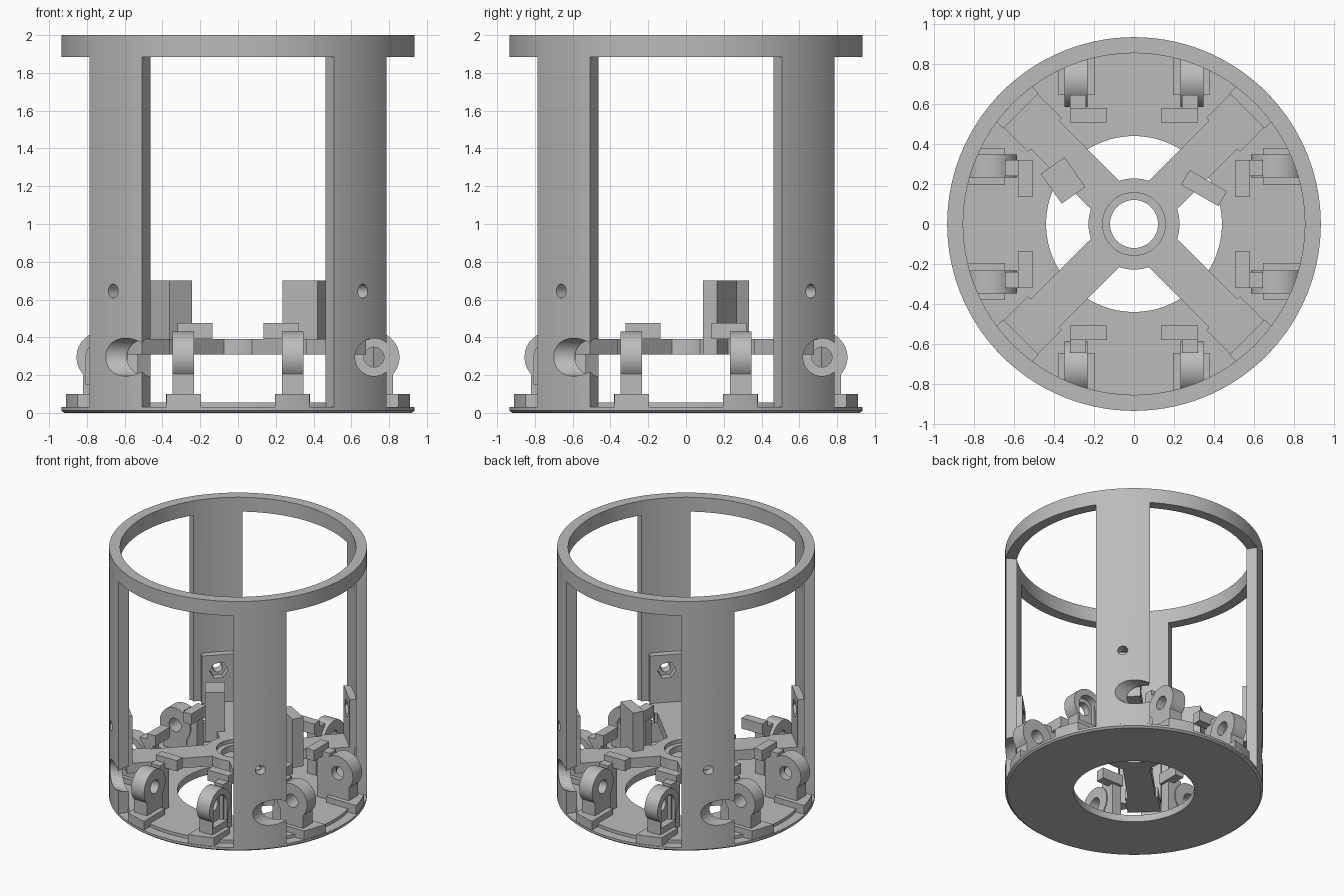
import bpy, bmesh
from math import radians, cos, sin, pi
from mathutils import Matrix, Vector

cube = bpy.data.objects.get("Cube")
if cube:
    bpy.data.objects.remove(cube, do_unlink=True)

grey = bpy.data.materials.new("plain_grey")
grey.use_nodes = True
grey.diffuse_color = (0.5, 0.5, 0.5, 1)
grey.node_tree.nodes["Principled BSDF"].inputs["Base Color"].default_value = (0.5, 0.5, 0.5, 1)


def finish(name, bm):
    bmesh.ops.recalc_face_normals(bm, faces=bm.faces[:])
    mesh = bpy.data.meshes.new(name)
    bm.to_mesh(mesh)
    bm.free()
    mesh.materials.append(grey)
    obj = bpy.data.objects.new(name, mesh)
    bpy.context.scene.collection.objects.link(obj)
    return obj


def arc(cx, cy, r, a0, a1, n):
    angles = [radians(a0 + (a1 - a0) * i / n) for i in range(n + 1)]
    return [(cx + r * cos(a), cy + r * sin(a)) for a in angles]


def circle(cx, cy, r, n=48):
    return arc(cx, cy, r, 0, 360, n)[:-1]


def prism(name, outline, lo, hi, axis="z"):
    """Extrude an outline along z (xy points), y (xz points) or x (yz points)."""
    place = {"z": lambda a, b, t: (a, b, t),
             "y": lambda a, b, t: (a, t, b),
             "x": lambda a, b, t: (t, a, b)}[axis]
    bm = bmesh.new()
    low = [bm.verts.new(place(a, b, lo)) for a, b in outline]
    top = [bm.verts.new(place(a, b, hi)) for a, b in outline]
    bm.faces.new(low)
    bm.faces.new(top)
    n = len(outline)
    for i in range(n):
        j = (i + 1) % n
        bm.faces.new((low[i], low[j], top[j], top[i]))
    return finish(name, bm)


def box(name, x, y, z):
    return prism(name, [(x[0], y[0]), (x[1], y[0]), (x[1], y[1]), (x[0], y[1])], *z)


def lathe(name, profile, a0=0, a1=360, steps=120):
    """Turn a closed (radius, z) profile around z."""
    full = a1 - a0 == 360
    bm = bmesh.new()
    rings = []
    for i in range(steps if full else steps + 1):
        a = radians(a0 + (a1 - a0) * i / steps)
        rings.append([bm.verts.new((r * cos(a), r * sin(a), z)) for r, z in profile])
    n = len(profile)
    for i in range(steps):
        p, q = rings[i], rings[(i + 1) % len(rings)]
        for k in range(n):
            m = (k + 1) % n
            bm.faces.new((p[k], p[m], q[m], q[k]))
    if not full:
        bm.faces.new(rings[0])
        bm.faces.new(rings[-1])
    return finish(name, bm)


def boolean(obj, other, operation="DIFFERENCE"):
    mod = obj.modifiers.new("cut", "BOOLEAN")
    mod.operation = operation
    mod.solver = "EXACT"
    mod.object = other
    graph = bpy.context.evaluated_depsgraph_get()
    mesh = bpy.data.meshes.new_from_object(obj.evaluated_get(graph))
    obj.modifiers.clear()
    obj.data = mesh
    bpy.data.objects.remove(other, do_unlink=True)
    return obj


def duplicate(obj, name, matrix):
    new = bpy.data.objects.new(name, obj.data.copy())
    new.data.transform(matrix)
    if matrix.determinant() < 0:
        new.data.flip_normals()
    bpy.context.scene.collection.objects.link(new)
    return new


def four_around(obj):
    for k in range(1, 4):
        duplicate(obj, f"{obj.name}_{k + 1}", Matrix.Rotation(k * pi / 2, 4, "Z"))


def turn(obj, degrees):
    obj.data.transform(Matrix.Rotation(radians(degrees), 4, "Z"))
    return obj


# Base plate with a chamfered foot and raised inner floor; top ring
lathe("base_plate", [(0.44, 0), (0.92, 0), (0.935, 0.012), (0.935, 0.03),
                     (0.86, 0.03), (0.86, 0.055), (0.44, 0.055)])
lathe("top_ring", [(0.855, 1.885), (0.935, 1.885), (0.935, 2), (0.855, 2)])

# Curved columns with a screw hole and an axle access notch
column = lathe("column", [(0.855, 0.03), (0.935, 0.03), (0.935, 1.885), (0.855, 1.885)],
               -12.1, 12.1, 10)
boolean(column, prism("cutter", circle(0, 0.645, 0.037, 24), 0.7, 1, "x"))
turn(column, -45)
boolean(column, prism("cutter", circle(0.72, 0.295, 0.1), -1, -0.36, "y"))
four_around(column)

# Nut plates on the inside of the columns
nut_plate = prism("nut_plate", [(-0.125, 0.385), (0.125, 0.385), (0.125, 0.77), (-0.125, 0.77)],
                  0.8, 0.86, "x")
boolean(nut_plate, prism("cutter", circle(0, 0.645, 0.068, 6), 0.7, 1, "x"))
turn(nut_plate, -45)
four_around(nut_plate)

# Four-armed spider with a counterbored hub
outline = []
for k in range(4):
    arm = [(0.63, -0.1), (0.63, -0.12), (0.84, -0.12), (0.84, 0.12), (0.63, 0.12), (0.63, 0.1)]
    turned = Matrix.Rotation(radians(45 + 90 * k), 2)
    outline += [tuple(turned @ Vector(p)) for p in arm + arc(0, 0, 0.228, 26, 64, 10)]
spider = prism("spider", outline, 0.31, 0.39)
boolean(spider, prism("cutter", circle(0, 0, 0.12), 0, 1))
boolean(spider, prism("cutter", circle(0, 0, 0.157), 0.36, 1))

# Two upright blocks standing on the spider
for name, size, spot, angle in (("left_block", (0.215, 0.085), (0.35, 0.18), -30),
                                ("right_block", (0.182, 0.145), (-0.355, 0.218), -55)):
    w, d = size[0] / 2, size[1] / 2
    block = turn(box(name, (-w, w), (-d, d), (0.31, 0.7)), angle)
    block.data.transform(Matrix.Translation((*spot, 0)))

# Axle brackets: a round-topped eye on a post
mirror = Matrix.Scale(-1, 4, (0, 1, 0))
eye = arc(0.72, 0.295, 0.135, -42, 222, 40) + [(0.62, 0.05), (0.82, 0.05)]
bracket = prism("bracket", eye, 0.232, 0.347, "y")
boolean(bracket, prism("cutter", circle(0.72, 0.295, 0.053, 32), 0, 1, "y"))
mirrored_bracket = duplicate(bracket, "mirrored_bracket", mirror)
pocket = arc(0.72, 0.295, 0.085, 0, 180, 24) + [(0.635, 0.15), (0.805, 0.15)]
boolean(bracket, prism("cutter", pocket, 0.29, 1, "y"))

# Bracket feet trimmed to the plate edge, and hooks that hold the spider
foot = prism("bracket_foot", [(0.645, 0.195), (0.645, 0.38)]
             + arc(0, 0, 0.93, 24.1, 12.1, 6), 0.03, 0.1)
hook = box("hook", (0.508, 0.58), (0.135, 0.32), (0.39, 0.475))
hook_post = box("hook_post", (0.53, 0.645), (0.24, 0.32), (0.05, 0.43))
boolean(hook, hook_post, "UNION")
parts = [bracket, mirrored_bracket]
for part in (foot, hook):
    parts += [part, duplicate(part, "mirrored_" + part.name, mirror)]
for part in parts:
    four_around(part)

# Smooth the round walls, keep edges sharp
bpy.context.view_layer.update()
for obj in bpy.context.scene.objects:
    obj.select_set(obj.type == "MESH")
bpy.context.view_layer.objects.active = spider
bpy.ops.object.shade_smooth_by_angle(angle=radians(30))
